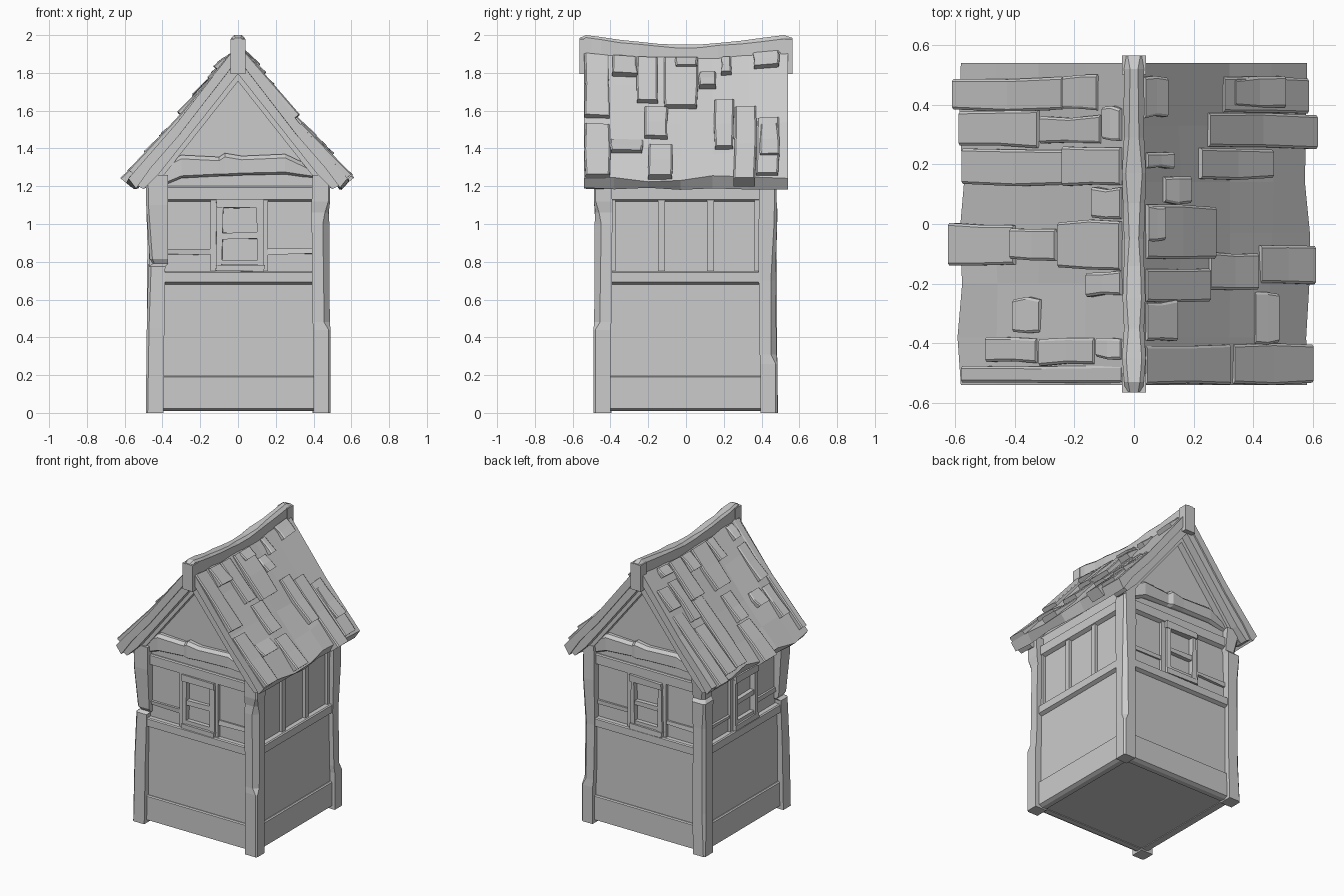
import bpy, bmesh, random
from math import pi
from mathutils import Vector, Matrix

random.seed(4)

def make(name, verts, faces, turn=0):
    me = bpy.data.meshes.new(name)
    R = Matrix.Rotation(turn * pi / 2, 3, 'Z')
    me.from_pydata([R @ Vector(v) for v in verts], [], faces)
    bm = bmesh.new()
    bm.from_mesh(me)
    bmesh.ops.recalc_face_normals(bm, faces=bm.faces)
    bm.to_mesh(me)
    bm.free()
    ob = bpy.data.objects.new(name, me)
    bpy.context.collection.objects.link(ob)
    return ob

def loft(name, rings, turn=0):
    """Skin a run of equal-length rings and cap both ends."""
    n = len(rings[0])
    faces = [(r*n + i, r*n + (i+1) % n, (r+1)*n + (i+1) % n, (r+1)*n + i)
             for r in range(len(rings) - 1) for i in range(n)]
    faces += [tuple(range(n)), tuple(range(len(rings)*n - n, len(rings)*n))]
    return make(name, [p for r in rings for p in r], faces, turn)

def box(name, x0, x1, z0, z1, d1, d0=0.40, turn=0, rough=0.0):
    """Block on a wall: x across, z up, d outwards from the centre."""
    j = lambda: random.uniform(-rough, rough)
    ring = lambda d: [(x + j(), -d + j(), z + j()) for x, z in
                      ((x0, z0), (x1, z0), (x1, z1), (x0, z1))]
    return loft(name, [ring(d0), ring(d1)], turn)

def rail(name, z0, z1, depth, turn, lip=0.012):
    """Full-width rail whose lower edge is cut back at a slant."""
    loft(name, [[(x, -0.40, z0), (x, lip * 2 - depth, z0), (x, -depth, z0 + lip),
                 (x, -depth, z1 - 0.006), (x, 0.008 - depth, z1), (x, -0.40, z1)]
                for x in (-0.42, 0.42)], turn)

# Wall core: lower box and gabled upper part
box("lower_wall", -0.445, 0.445, 0.015, 0.72, 0.445, -0.445)
gable = [(-0.43, 0.7), (0.43, 0.7), (0.43, 1.28), (0, 1.82), (-0.43, 1.28)]
loft("upper_wall", [[(x, y, z) for x, z in gable] for y in (-0.43, 0.43)])

# Rails on all four walls
for k, side in enumerate(("front", "right", "back", "left")):
    rail(side + "_skirting", 0.01, 0.195, 0.46, k)
    rail(side + "_waist_rail", 0.68, 0.75, 0.47, k)
    rail(side + "_top_rail", 1.118, 1.20, 0.457, k)
    if side == "right":
        for y in (-0.13, 0.13):
            box("right_stile", y - 0.018, y + 0.018, 0.74, 1.13, 0.45, turn=k)
        for y in (-0.385, 0.375):
            box("right_end_stile", y - 0.012, y + 0.012, 0.74, 1.13, 0.45, turn=k)
        continue
    # Window with stiles, frame, crossbar and side rails
    for x in (-0.125, 0.14):
        box(side + "_window_stile", x - 0.02, x + 0.02, 0.74, 1.13, 0.45, turn=k)
    for x0, x1 in ((-0.40, -0.14), (0.15, 0.40)):
        box(side + "_mid_rail", x0, x1, 0.84, 0.87, 0.445, turn=k, rough=0.004)
    for x in (-0.098, 0.118):
        box(side + "_window_jamb", x - 0.016, x + 0.016, 0.77, 1.11, 0.466, turn=k, rough=0.005)
    box(side + "_window_lintel", -0.115, 0.135, 1.085, 1.13, 0.472, turn=k, rough=0.004)
    box(side + "_window_sill", -0.115, 0.14, 0.75, 0.785, 0.474, turn=k, rough=0.004)
    box(side + "_window_lower_frame", -0.09, 0.11, 0.785, 0.81, 0.46, turn=k)
    box(side + "_window_crossbar", -0.09, 0.11, 0.92, 0.955, 0.46, turn=k, rough=0.004)

# Rough tie beams under each gable
beam = [(-0.43, 1.20, 1.30, .455), (-0.3, 1.255, 1.365, .475), (-0.1, 1.265, 1.355, .465),
        (-0.07, 1.265, 1.375, .48), (0.02, 1.27, 1.36, .475), (0.25, 1.275, 1.37, .47), (0.42, 1.25, 1.29, .45)]
for k in (0, 2):
    box("frieze", -0.42, 0.42, 1.19, 1.28, 0.44, turn=k)
    loft("tie_beam", [[(x, -0.41, a - .012), (x, -d + .02, a - .012), (x, -d, a), (x, -d, b - 0.02),
                       (x, -d + 0.02, b), (x, -0.41, b)] for x, a, b, d in beam], k)

# Hewn corner posts: (height, outer, inner, chamfer)
posts = {
    (-1, -1): [(0, .488, .395, .01), (.45, .483, .39, .012), (.775, .475, .385, .015), (.79, .452, .37, .01),
               (.815, .468, .37, .015), (1.1, .486, .37, .012), (1.26, .486, .37, .01)],
    (1, -1): [(0, .49, .40, .01), (.44, .49, .40, .01), (.48, .486, .395, .03), (1.0, .484, .39, .035),
              (1.06, .48, .39, .02), (1.12, .488, .39, .01), (1.26, .488, .395, .01)],
    (1, 1): [(0, .484, .395, .01), (.26, .484, .395, .01), (.31, .48, .39, .03), (.7, .474, .385, .025),
             (1.02, .482, .385, .015), (1.26, .478, .39, .01)],
    (-1, 1): [(0, .487, .395, .01), (.3, .483, .39, .02), (.9, .48, .39, .018), (1.08, .485, .385, .01),
              (1.1, .465, .38, .02), (1.26, .485, .38, .01)],
}
for (sx, sy), rows in posts.items():
    loft("corner_post", [[(sx*a, sy*b, z) for a, b in ((i, i), (o, i), (o, o - c), (o - c, o), (i, o))]
                         for z, o, i, c in rows])

# Roof surface: slightly flared slope with a sagging middle
def roof(x, y):
    pts = [(0, 1.955), (0.32, 1.54), (0.66, 1.15)]
    a, b = (pts[0], pts[1]) if x < 0.32 else (pts[1], pts[2])
    z = a[1] + (b[1] - a[1]) * (x - a[0]) / (b[0] - a[0])
    return z - 0.03 * (1 - (y / 0.55)**2) * (1 - x / 0.62)

N = Vector((0.77, 0, 0.64))     # slope normal
ys = [-0.54, -0.38, -0.2, -0.03, 0.14, 0.33, 0.54]
for s, side in ((1, "right"), (-1, "left")):
    rings = []
    for y in ys:
        top = []
        for x in (0, 0.16, 0.32, 0.46, 0.58):
            q = 0.012 if 0 < x and abs(y) < 0.5 else 0
            e = x + random.uniform(-q, q)
            top.append(Vector((e, y, roof(e, y) + random.uniform(-q, q))))
        low = [p + Vector((0, 0, -0.08)) for p in reversed(top)]
        low[0].x -= 0.04
        low[0].z = 1.18 + random.uniform(0, 0.015)
        rings.append([(s*p.x, p.y, p.z) for p in top + low])
    loft(side + "_roof", rings)

# Raised shingles: x start, x end, y start, y end
right_tiles = [(.03, .12, .36, .49), (.33, .51, .39, .49), (.25, .62, .255, .37), (.04, .14, .19, .24),
               (.1, .195, .07, .16), (.04, .11, -.055, .06), (.22, .47, .15, .25), (.42, .61, -.2, -.07),
               (.25, .42, -.22, -.1), (.04, .28, -.12, .06), (.04, .15, -.39, -.26), (.04, .26, -.26, -.15),
               (.4, .49, -.4, -.23), (.04, .33, -.535, -.41), (.33, .605, -.535, -.4), (.3, .595, .37, .49)]
left_tiles = [(.24, .615, .38, .49), (.12, .245, .385, .495), (.04, .11, .28, .39), (.32, .59, .26, .375),
              (.11, .32, .27, .36), (.04, .245, .13, .255), (.22, .585, .13, .25), (.04, .145, .02, .12),
              (.4, .625, -.135, 0), (.26, .42, -.12, -.02), (.04, .26, -.15, .01), (.04, .165, -.24, -.16),
              (.31, .41, -.365, -.25), (.32, .5, -.46, -.38), (.13, .32, -.47, -.385), (.04, .13, -.45, -.385),
              (.04, .585, -.535, -.475)]
for s, side, tiles in ((1, "right", right_tiles), (-1, "left", left_tiles)):
    for x0, x1, y0, y1 in tiles:
        eave, x1 = x1 > 0.56, x1 - 0.028
        long = x1 - x0 > 0.25
        rings = []
        for f in (0, 0.5, 1):
            x = x0 + (x1 - x0) * f
            t = (0.006 if long else 0.012) + 0.022 * f + random.uniform(-.003, .003)
            b = 0.045 if eave and f == 1 else 0.025
            w = [y + random.uniform(-.006, .006) for y in (y0, y1)]
            base = [Vector((x, y, roof(x, y))) for y in w]
            ring = [base[0] - N*b, base[1] - N*b, base[1] + N*(t - .006),
                    base[1] + N*t - Vector((0, .008, 0)), base[0] + N*t + Vector((0, .008, 0)),
                    base[0] + N*(t - .006)]
            rings.append([(s*p.x, p.y, p.z) for p in ring])
        loft(side + "_shingle", rings)

# Bargeboards and inner gable rafters
for k in (0, 2):
    for s in (1, -1):
        for name, d0, d1, drop in (("bargeboard", .475, .53, .16), ("gable_rafter", .42, .475, .20)):
            line = [(0, 1.90), (.32, 1.49), (.555, 1.215), (.50, 1.185), (.42, roof(.42, .5) - drop),
                    (0, 1.955 - drop)]
            loft(name, [[(s*x, -d, z) for x, z in line] for d in (d0, d1)], k)

# Sagging ridge beam with hanging end blocks
ridge = []
for y, z in ((-.563, 1.985), (-.53, 2.0), (-.45, 1.99), (-.35, 1.975), (-.25, 1.965), (-.14, 1.953), (-.05, 1.95),
             (.07, 1.95), (.17, 1.958), (.29, 1.97), (.4, 1.985), (.52, 2.0), (.563, 1.985)):
    w = 0.038 + random.uniform(-.007, .003)
    c = random.uniform(.012, .02)
    ridge.append([(-w, y, 1.85), (w, y, 1.85), (w, y, z - c), (w - c, y, z), (c - w, y, z), (-w, y, z - c)])
loft("ridge_beam", ridge)
for k in (0, 2):
    box("ridge_end", -0.04, 0.04, 1.795, 1.98, 0.565, 0.50, turn=k)
